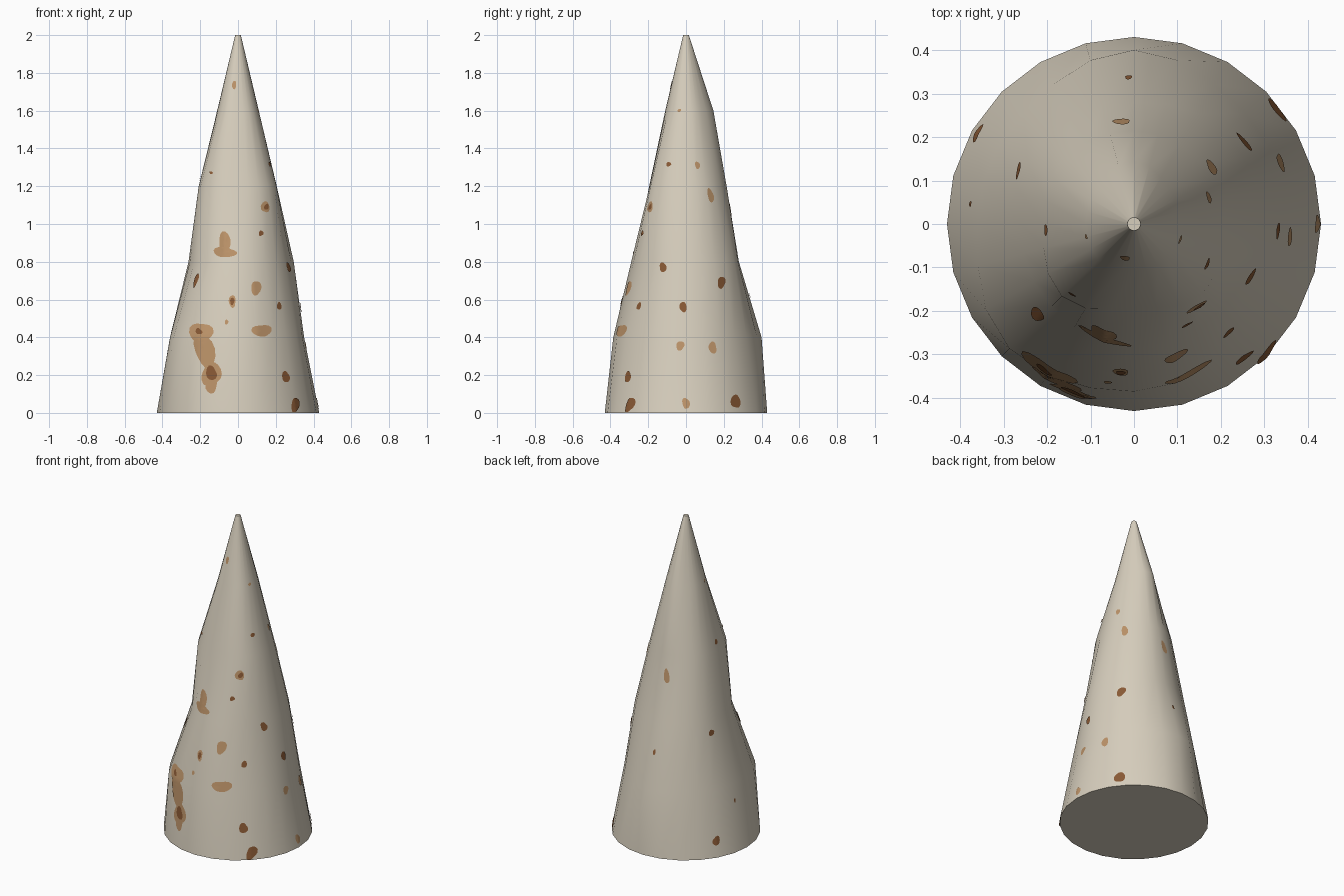
import bpy, bmesh, math, random
from mathutils import Vector
from mathutils.bvhtree import BVHTree

if "Cube" in bpy.data.objects:
    bpy.data.objects.remove(bpy.data.objects["Cube"])

random.seed(4)
SIDES = 24


def material(name, rgb):
    m = bpy.data.materials.new(name)
    m.diffuse_color = (*rgb, 1)
    m.use_nodes = True
    m.node_tree.nodes["Principled BSDF"].inputs["Base Color"].default_value = m.diffuse_color
    return m


BONE = material("pale_stone", (0.68, 0.62, 0.51))
TAN = material("tan_stain", (0.50, 0.29, 0.14))
BROWN = material("brown_stain", (0.25, 0.10, 0.035))

# Ring height -> radius every 45 degrees, starting at +x
RINGS = [
    (0.0, [0.43] * 8),
    (0.4, [.350, .360, .400, .360, .360, .405, .385, .360]),
    (0.8, [.295, .298, .280, .288, .262, .268, .290, .280]),
    (1.2, [.205, .210, .215, .218, .208, .235, .190, .225]),
    (1.6, [.110, .115, .145, .115, .110, .115, .110, .110]),
    (2.0, [0.015] * 8),
]


def radius(keys, a):
    """Smoothly blend the eight key radii around the ring."""
    t = (a % (2 * math.pi)) / (math.pi / 4)
    i, f = int(t) % 8, t - int(t)
    f = f * f * (3 - 2 * f)
    return keys[i] * (1 - f) + keys[(i + 1) % 8] * f


def finish(bm, name, mat):
    mesh = bpy.data.meshes.new(name)
    bm.to_mesh(mesh)
    bm.free()
    mesh.materials.append(mat)
    ob = bpy.data.objects.new(name, mesh)
    bpy.context.collection.objects.link(ob)
    return ob


# Lumpy spike body
bm = bmesh.new()
loops = []
for z, keys in RINGS:
    loop = []
    for k in range(SIDES):
        a = 2 * math.pi * k / SIDES
        r = radius(keys, a)
        loop.append(bm.verts.new((r * math.cos(a), r * math.sin(a), z)))
    loops.append(loop)
for lo, hi in zip(loops, loops[1:]):
    for k in range(SIDES):
        n = (k + 1) % SIDES
        bm.faces.new((lo[k], lo[n], hi[n], hi[k])).smooth = True
bm.faces.new(loops[0][::-1])
bm.faces.new(loops[-1])
bm.normal_update()
tree = BVHTree.FromBMesh(bm)
finish(bm, "spike_body", BONE)


def stain(bm, lift, view, u, z, w, h, tilt=0):
    """Irregular blob projected on the spike, seen from angle `view`."""
    va = math.radians(view)
    out = Vector((math.cos(va), math.sin(va), 0))
    side = Vector((-out.y, out.x, 0))
    ct, st = math.cos(math.radians(tilt)), math.sin(math.radians(tilt))
    p1, p2 = random.uniform(0, 6.28), random.uniform(0, 6.28)

    def place(s, a):
        s *= 1 + 0.12 * math.sin(2 * a + p1) + 0.08 * math.sin(3 * a + p2)
        x, y = s * w * math.cos(a), s * h * math.sin(a)
        zz = max(z + x * st + y * ct, 0.003)
        start = side * (u + x * ct - y * st) + out * 2 + Vector((0, 0, zz))
        hit, nor, _, _ = tree.ray_cast(start, -out)
        return bm.verts.new(hit + nor * lift) if hit else None

    n = 16
    rows = [[place(s, 2 * math.pi * k / n) for k in range(n)] for s in (0.35, 0.7, 1)]
    mid = place(0, 0)
    for k in range(n):
        j = (k + 1) % n
        faces = [(mid, rows[0][k], rows[0][j])]
        faces += [(a[k], b[k], b[j], a[j]) for a, b in zip(rows, rows[1:])]
        for f in faces:
            if all(f):
                bm.faces.new(f).smooth = True


# Stains: view angle, sideways position, height, half width, half height, tilt
F, R = -90, 0
TAN_SPOTS = [
    (F, -.195, .425, .058, .055), (F, -.175, .33, .048, .10, 12),
    (F, -.14, .205, .05, .065), (F, -.14, .145, .032, .04),
    (F, -.07, .90, .033, .055), (F, -.07, .85, .062, .026),
    (F, .095, .66, .024, .042), (F, .125, .435, .048, .034),
    (F, -.02, 1.735, .012, .02), (F, -.06, .48, .01, .012),
    (F, .143, 1.09, .021, .032), (F, -.03, .59, .02, .03),
    (R, -.03, .355, .023, .023), (R, .14, .345, .022, .03),
    (R, 0, .05, .02, .028), (R, .06, 1.31, .013, .02),
    (R, -.035, 1.6, .01, .008), (36, 0, 1.15, .02, .036),
    (97, 0, 1.07, .02, .04, 15), (195, 0, 1.6, .006, .01),
]
BROWN_SPOTS = [
    (F, -.205, .43, .017, .016), (F, -.14, .21, .03, .036),
    (F, .12, .95, .011, .015), (F, -.03, .59, .012, .018),
    (F, .148, 1.09, .012, .016), (F, .215, .565, .011, .022),
    (F, .25, .19, .02, .03), (F, .30, .04, .021, .04),
    (F, -.14, 1.27, .008, .008), (R, -.12, .77, .02, .024),
    (R, -.015, .56, .017, .03), (R, .26, .06, .024, .038),
    (R, .185, .69, .022, .03), (R, -.09, 1.315, .012, .012),
    (92, 0, .62, .009, .014), (155, 0, .73, .018, .02),
    (184, 0, 1.24, .012, .016), (150, 0, .10, .022, .028),
    (223, 0, .70, .018, .035), (173, 0, .30, .008, .012),
]
for name, mat, lift, spots in (("tan_stains", TAN, .003, TAN_SPOTS),
                               ("brown_stains", BROWN, .005, BROWN_SPOTS)):
    bm = bmesh.new()
    for s in spots:
        stain(bm, lift, *s)
    bm.normal_update()
    finish(bm, name, mat)
